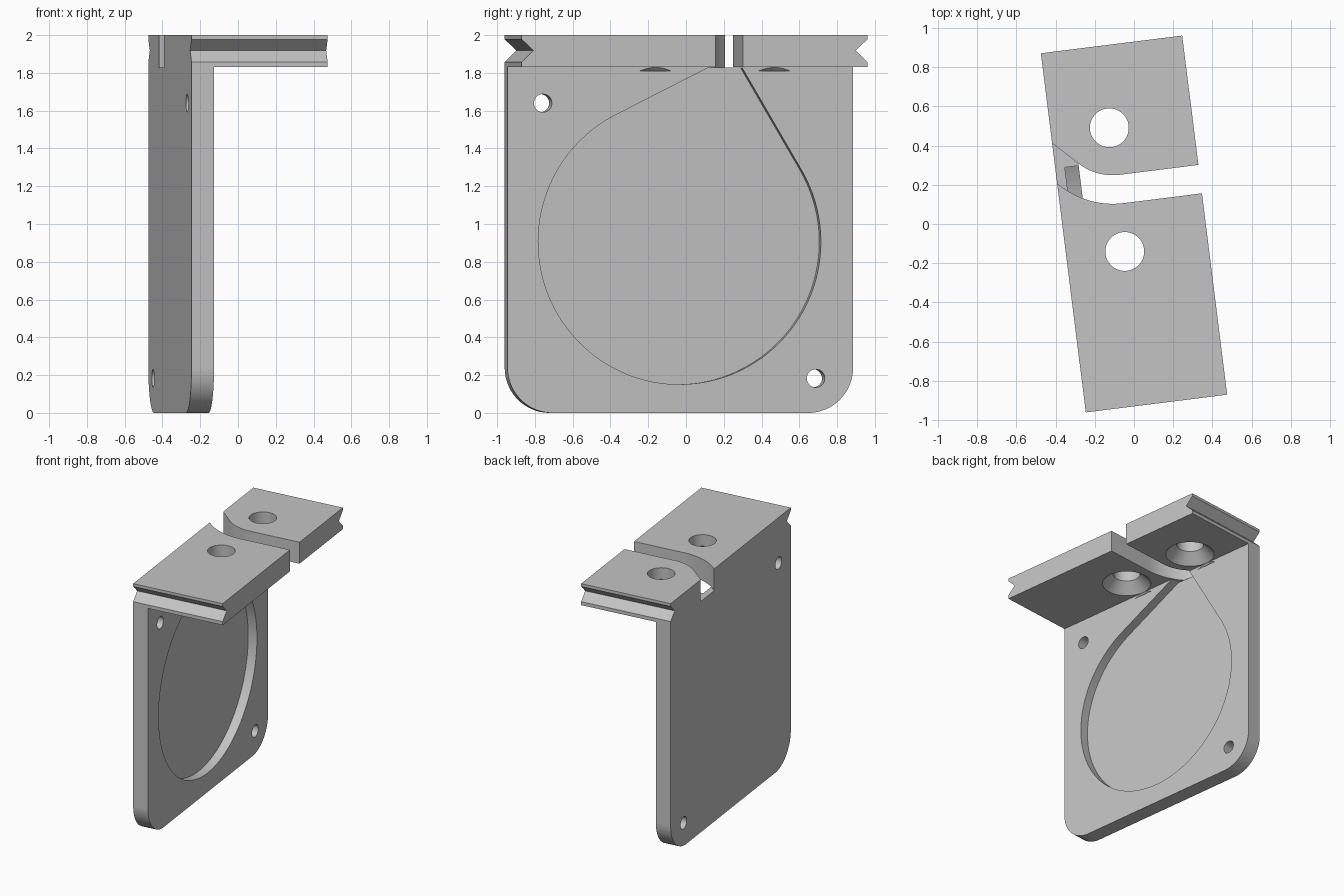
import bpy
import bmesh
from math import sin, cos, pi, radians, asin, atan2, hypot
from mathutils import Matrix

if "Cube" in bpy.data.objects:
    bpy.data.objects.remove(bpy.data.objects["Cube"], do_unlink=True)

# Overall sizes, in the bracket's own frame (turned at the end)
TURN = radians(7.13)
HALF_W, HALF_L = 0.363, 0.922
FACE = -0.243          # inner face of the upright plate
LEDGE = 1.83           # underside of the top bar

grey = bpy.data.materials.new("light grey")
grey.use_nodes = True
color = (0.55, 0.55, 0.55, 1)
grey.diffuse_color = color
grey.node_tree.nodes["Principled BSDF"].inputs["Base Color"].default_value = color


def arc(cx, cy, r, a0, a1, n):
    return [(cx + r * cos(a0 + (a1 - a0) * i / n),
             cy + r * sin(a0 + (a1 - a0) * i / n)) for i in range(n + 1)]


def make_object(name, bm):
    bmesh.ops.recalc_face_normals(bm, faces=bm.faces)
    mesh = bpy.data.meshes.new(name)
    bm.to_mesh(mesh)
    bm.free()
    mesh.materials.append(grey)
    obj = bpy.data.objects.new(name, mesh)
    bpy.context.collection.objects.link(obj)
    return obj


def prism(name, outline, lo, hi, axis):
    """Extrude a 2D outline along x (outline is y, z) or z (outline is x, y)."""
    bm = bmesh.new()
    place = (lambda p, h: (h, *p)) if axis == "x" else (lambda p, h: (*p, h))
    face = bm.faces.new([bm.verts.new(place(p, lo)) for p in outline])
    grown = bmesh.ops.extrude_face_region(bm, geom=[face])["geom"]
    shift = (hi - lo, 0, 0) if axis == "x" else (0, 0, hi - lo)
    bmesh.ops.translate(bm, vec=shift,
                        verts=[v for v in grown if isinstance(v, bmesh.types.BMVert)])
    return make_object(name, bm)


def cone(name, x, y, z0, z1, r0, r1):
    bm = bmesh.new()
    bmesh.ops.create_cone(bm, cap_ends=True, segments=64, radius1=r0, radius2=r1,
                          depth=z1 - z0,
                          matrix=Matrix.Translation((x, y, (z0 + z1) / 2)))
    return make_object(name, bm)


def combine(target, other, operation):
    mod = target.modifiers.new("combine", "BOOLEAN")
    mod.operation, mod.solver, mod.object = operation, "EXACT", other
    bpy.context.view_layer.objects.active = target
    bpy.ops.object.modifier_apply(modifier=mod.name)
    bpy.data.objects.remove(other, do_unlink=True)


# Upright plate with rounded lower corners
R = 0.24
outline = ([(-HALF_L, LEDGE + 0.015)]
           + arc(-HALF_L + R, R, R, pi, 1.5 * pi, 24)
           + arc(HALF_L - R, R, R, 1.5 * pi, 2 * pi, 24)
           + [(HALF_L, LEDGE + 0.015)])
plate = prism("upright_plate", outline, -HALF_W, FACE, "x")

# Top bar with a V groove across each end
side = [(HALF_L, LEDGE), (HALF_L, 1.858), (HALF_L - 0.062, 1.918),
        (HALF_L, 1.978), (HALF_L, 2.0)]
bar = side + [(-y, z) for y, z in reversed(side)]
bracket = prism("bracket", bar, -HALF_W, HALF_W, "x")
combine(bracket, plate, "UNION")

# Teardrop recess: a circle joined by tangents to the slot mouth
CY, CZ, CR = -0.004, 0.905, 0.754


def tangent_angle(y, z, sign):
    dy, dz = y - CY, z - CZ
    return atan2(dz, dy) + sign * (pi / 2 - asin(CR / hypot(dy, dz)))


top = LEDGE - 0.001
left, right = (0.152, top), (0.329, top)
a0 = tangent_angle(*left, 1)
a1 = tangent_angle(*right, -1) + 2 * pi
recess = [left] + arc(CY, CZ, CR, a0, a1, 96) + [right]
combine(bracket, prism("recess_cutter", recess, -0.314, FACE + 0.05, "x"), "DIFFERENCE")

# Slot through the top bar, bending toward the back at the plate
BEND_X, NEAR, FAR, INNER = -0.04, 0.112, 0.258, 0.29
OUTER = INNER + FAR - NEAR
upper = arc(BEND_X, FAR + INNER, INNER, 1.5 * pi, 1.25 * pi, 24)
lower = arc(BEND_X, FAR + INNER, OUTER, 1.5 * pi, 1.25 * pi, 24)
ext = 0.3
slot = ([(0.5, FAR)] + upper
        + [(upper[-1][0] - ext, upper[-1][1] + ext),
           (lower[-1][0] - ext, lower[-1][1] + ext)]
        + lower[::-1] + [(0.5, NEAR)])
combine(bracket, prism("slot_cutter", slot, LEDGE - 0.002, 2.1, "z"), "DIFFERENCE")

# Screw holes in the bar, countersunk from below
for y in (0.502, -0.133):
    combine(bracket, cone("hole_cutter", -0.064, y, 1.7, 2.1, 0.099, 0.099), "DIFFERENCE")
    combine(bracket, cone("sink_cutter", -0.064, y, LEDGE - 0.02, LEDGE + 0.08,
                          0.198, 0.098), "DIFFERENCE")

# Small holes through opposite corners of the plate
for y, z in ((-0.733, 1.64), (0.723, 0.183)):
    hole = arc(y, z, 0.048, 0, 2 * pi, 40)[:-1]
    combine(bracket, prism("pin_cutter", hole, -0.5, FACE + 0.05, "x"), "DIFFERENCE")

# Turn the finished part and shade it
bracket.data.transform(Matrix.Rotation(TURN, 4, "Z"))
bpy.ops.object.select_all(action="DESELECT")
bracket.select_set(True)
bpy.context.view_layer.objects.active = bracket
bpy.ops.object.shade_smooth_by_angle(angle=radians(20))
weighted = bracket.modifiers.new("even shading", "WEIGHTED_NORMAL")
weighted.keep_sharp = True
